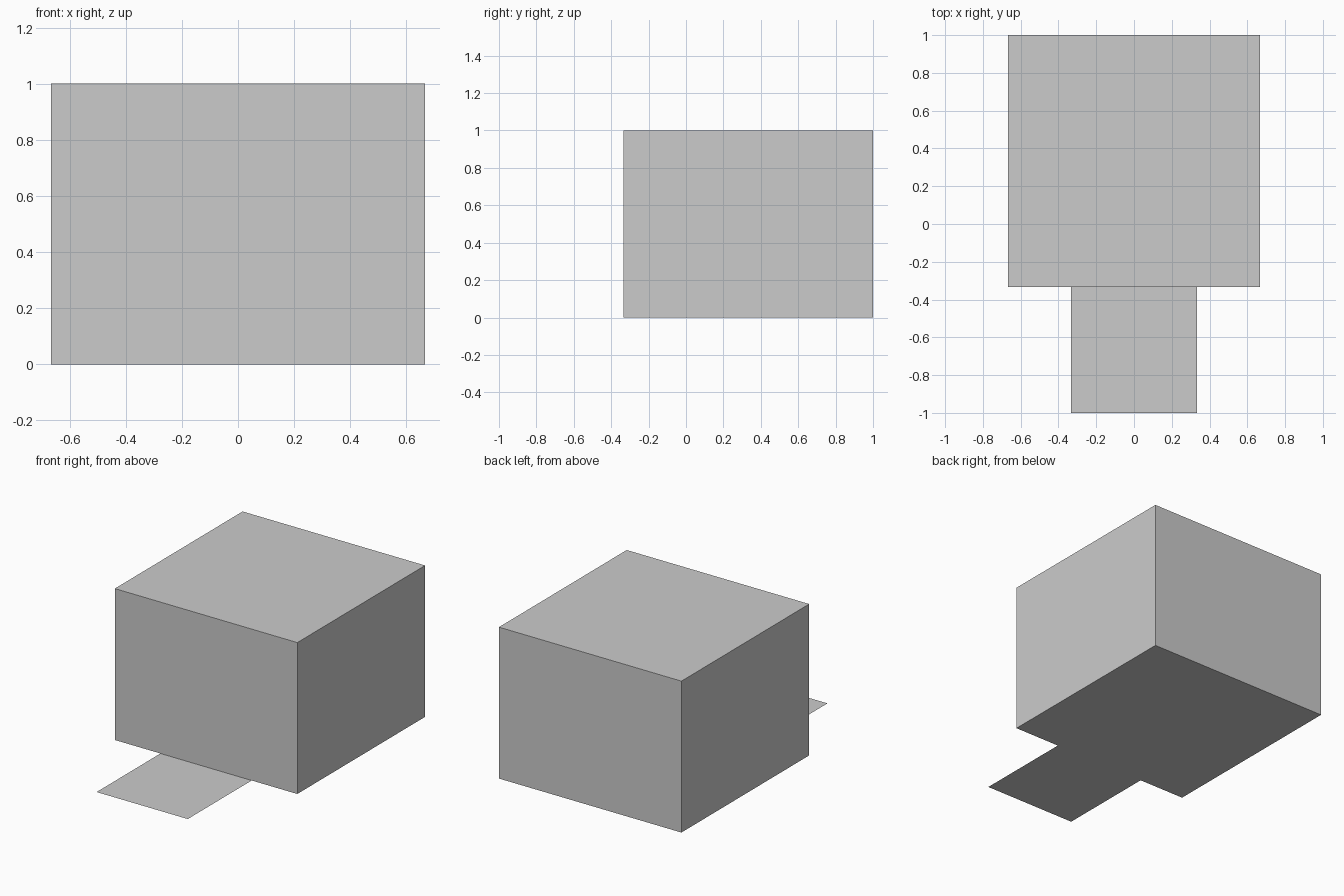
import bpy
import bmesh
from mathutils import Matrix, Vector

if "Cube" in bpy.data.objects:
    bpy.data.objects.remove(bpy.data.objects["Cube"])


def add_part(name, build):
    """Make an object from a bmesh filled in by build()."""
    bm = bmesh.new()
    build(bm)
    mesh = bpy.data.meshes.new(name)
    bm.to_mesh(mesh)
    bm.free()
    obj = bpy.data.objects.new(name, mesh)
    bpy.context.collection.objects.link(obj)
    return obj


def placed(center, size):
    return Matrix.Translation(center) @ Matrix.Diagonal(Vector((*size, 1)))


THIRD = 1 / 3

# Main block, set towards the back
add_part("main_block", lambda bm: bmesh.ops.create_cube(
    bm, size=1, matrix=placed((0, THIRD, 0.5), (4 * THIRD, 4 * THIRD, 1))))

# Paper-thin path on the ground, running out from the front face
add_part("front_path", lambda bm: bmesh.ops.create_grid(
    bm, x_segments=1, y_segments=1, size=0.5,
    matrix=placed((0, -2 * THIRD, 0), (2 * THIRD, 2 * THIRD, 1))))
